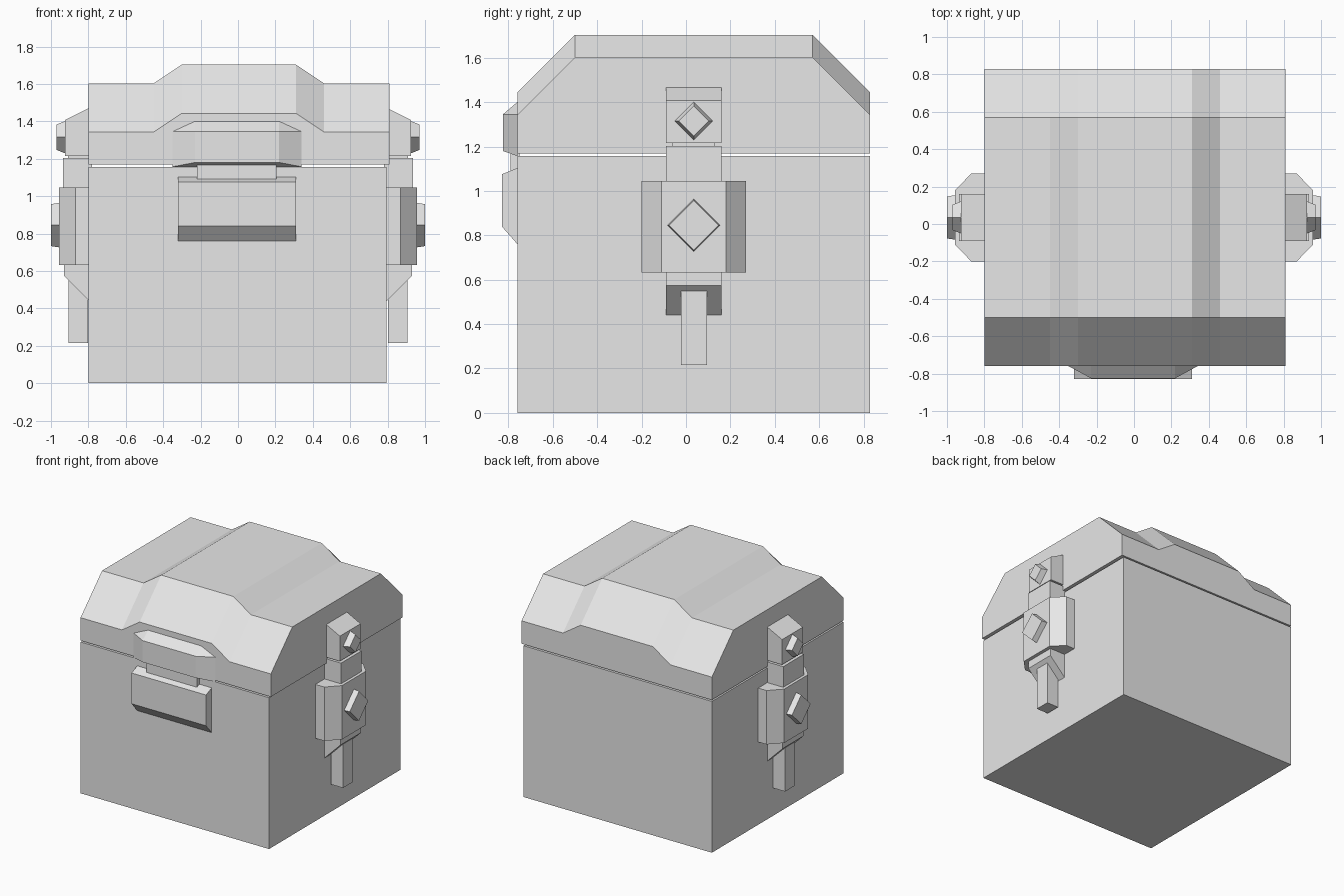
import bpy, bmesh
from itertools import product

if "Cube" in bpy.data.objects:
    bpy.data.objects.remove(bpy.data.objects["Cube"])

grey = bpy.data.materials.new("plain grey")
grey.diffuse_color = (0.8, 0.8, 0.8, 1)
grey.use_nodes = True
grey.node_tree.nodes["Principled BSDF"].inputs["Base Color"].default_value = grey.diffuse_color


def finish(name, bm):
    bmesh.ops.recalc_face_normals(bm, faces=bm.faces)
    mesh = bpy.data.meshes.new(name)
    bm.to_mesh(mesh)
    bm.free()
    mesh.materials.append(grey)
    obj = bpy.data.objects.new(name, mesh)
    bpy.context.collection.objects.link(obj)
    return obj


def loft(name, rings):
    """Skin a row of matching closed rings and cap both ends."""
    bm = bmesh.new()
    loops = [[bm.verts.new(p) for p in ring] for ring in rings]
    n = len(loops[0])
    for a, b in zip(loops, loops[1:]):
        for i in range(n):
            j = (i + 1) % n
            bm.faces.new((a[i], a[j], b[j], b[i]))
    bm.faces.new(loops[0])
    bm.faces.new(loops[-1])
    return finish(name, bm)


def box(name, xs, ys, zs):
    return loft(name, [[(x, ys[0], zs[0]), (x, ys[1], zs[0]),
                        (x, ys[1], zs[1]), (x, ys[0], zs[1])] for x in xs])


def extrude_x(name, profile, x0, x1):
    return loft(name, [[(x, y, z) for y, z in profile] for x in (x0, x1)])


def extrude_y(name, profile, y0, y1):
    return loft(name, [[(x, y, z) for x, z in profile] for y in (y0, y1)])


def extrude_z(name, profile, z0, z1):
    return loft(name, [[(x, y, z) for x, y in profile] for z in (z0, z1)])


# Chest body
box("chest_body", (-0.80, 0.795), (-0.76, 0.83), (0, 1.157))

# Chamfered lid with a raised centre band
rings = []
for x, r in ((-0.80, 0), (-0.45, 0), (-0.30, 0.1), (0.31, 0.1), (0.46, 0), (0.81, 0)):
    rings.append([(x, -0.76, 1.168), (x, -0.76, 1.343 + r), (x, -0.50, 1.603 + r),
                  (x, 0.57, 1.603 + r), (x, 0.83, 1.343 + r), (x, 0.83, 1.168)])
loft("lid", rings)

# Front clasp: bevelled upper plate, link and lower plate
bm = bmesh.new()
points = [(-0.35, -0.76, 1.345), (0.34, -0.76, 1.345), (-0.35, -0.76, 1.157), (0.34, -0.76, 1.157),
          (-0.23, -0.825, 1.345), (0.22, -0.825, 1.345), (-0.23, -0.825, 1.18), (0.22, -0.825, 1.18),
          (-0.23, -0.76, 1.40), (0.22, -0.76, 1.40)]
bmesh.ops.convex_hull(bm, input=[bm.verts.new(p) for p in points])
bmesh.ops.dissolve_limit(bm, angle_limit=0.01, verts=bm.verts, edges=bm.edges)
finish("clasp_upper_plate", bm)
box("clasp_link", (-0.22, 0.205), (-0.79, -0.75), (1.07, 1.18))
extrude_x("clasp_lower_plate", [(-0.755, 0.755), (-0.83, 0.84), (-0.83, 1.075), (-0.755, 1.105)],
          -0.32, 0.31)

# Side latches, the same on both sides
Y = 0.035
for side, s in (("left", -1), ("right", 1)):
    def flip(profile):
        return [(s * x, v) for x, v in profile]

    def diamond(name, z, x0, x1, r0, r1):
        loft(f"{side}_{name}", [[(s * x, Y - r, z), (s * x, Y, z + r), (s * x, Y + r, z), (s * x, Y, z - r)]
                                for x, r in ((x0, r0), (x1, r1))])

    extrude_y(f"{side}_latch_top", flip([(0.79, 1.215), (0.925, 1.215), (0.925, 1.407), (0.79, 1.475)]),
              -0.09, 0.16)
    diamond("upper_stud", 1.315, 0.915, 0.97, 0.09, 0.068)
    box(f"{side}_latch_neck", (s * 0.78, s * 0.91), (-0.06, 0.13), (1.19, 1.225))
    box(f"{side}_latch_link", (s * 0.78, s * 0.935), (-0.09, 0.16), (1.03, 1.203))
    extrude_z(f"{side}_latch_body", flip([(0.78, -0.20), (0.87, -0.20), (0.957, -0.11),
                                          (0.957, 0.18), (0.87, 0.27), (0.78, 0.27)]), 0.633, 1.045)
    diamond("lower_stud", 0.845, 0.95, 1.0, 0.12, 0.112)
    extrude_y(f"{side}_latch_bottom", flip([(0.79, 0.435), (0.93, 0.575), (0.93, 0.64), (0.79, 0.64)]),
              -0.09, 0.16)
    box(f"{side}_latch_stem", (s * 0.803, s * 0.905), (-0.023, 0.095), (0.215, 0.6))
